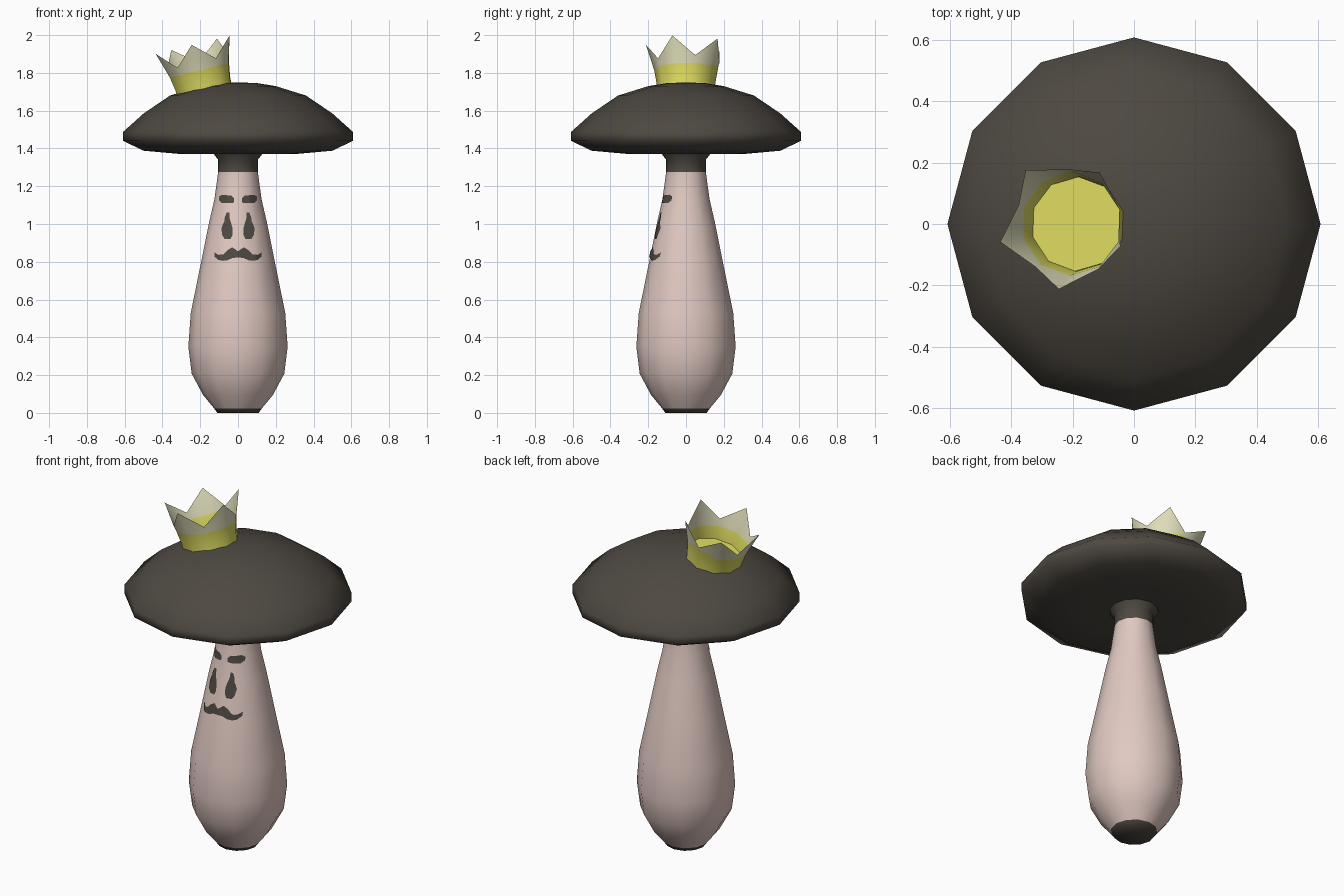
import bpy, bmesh, math
from mathutils import Vector, Matrix

cube = bpy.data.objects.get("Cube")
if cube:
    bpy.data.objects.remove(cube)


def material(name, rgb):
    m = bpy.data.materials.new(name)
    m.use_nodes = True
    m.diffuse_color = (*rgb, 1)
    bsdf = next(n for n in m.node_tree.nodes if n.type == 'BSDF_PRINCIPLED')
    bsdf.inputs["Base Color"].default_value = (*rgb, 1)
    bsdf.inputs["Roughness"].default_value = 0.9
    return m


DARK = material("dark_brown", (0.075, 0.065, 0.053))
PINK = material("pale_pink", (0.75, 0.58, 0.535))
GOLD = material("gold_yellow", (0.73, 0.71, 0.12))
PALE = material("pale_yellow", (0.73, 0.715, 0.48))


def finish(bm, name, mats, angle=80, normals=True):
    if normals:
        bmesh.ops.recalc_face_normals(bm, faces=bm.faces)
    me = bpy.data.meshes.new(name)
    bm.to_mesh(me)
    bm.free()
    ob = bpy.data.objects.new(name, me)
    bpy.context.collection.objects.link(ob)
    for m in mats:
        me.materials.append(m)
    bpy.ops.object.select_all(action='DESELECT')
    ob.select_set(True)
    bpy.context.view_layer.objects.active = ob
    bpy.ops.object.shade_smooth_by_angle(angle=math.radians(angle))
    return ob


def bridge(bm, a, b, mat=0):
    n = len(a)
    for i in range(n):
        f = bm.faces.new((a[i], a[(i + 1) % n], b[(i + 1) % n], b[i]))
        f.material_index = mat


def lathe(name, profile, mats, rule, sides=12):
    """Revolve (z, radius) rings, closing both ends."""
    bm = bmesh.new()
    rings = []
    for z, r in profile:
        rings.append([bm.verts.new((r * math.cos(math.tau * i / sides),
                                    r * math.sin(math.tau * i / sides), z))
                      for i in range(sides)])
    for a, b in zip(rings, rings[1:]):
        bridge(bm, a, b)
    bm.faces.new(rings[0])
    bm.faces.new(rings[-1])
    for f in bm.faces:
        f.material_index = rule(f.calc_center_median().z)
    return finish(bm, name, mats)


# Stem with dark foot and dark neck
STEM = [(0, .11), (.022, .125), (.095, .185), (.207, .245), (.35, .263),
        (.53, .25), (.8, .195), (1.0, .155), (1.13, .125), (1.275, .105),
        (1.34, .105), (1.385, .14)]
lathe("stem", STEM, [PINK, DARK], lambda z: int(z < .02 or z > 1.275))

# Mushroom cap
CAP = [(1.375, .1), (1.37, .3), (1.388, .5), (1.44, .608), (1.488, .608),
       (1.585, .5), (1.68, .36), (1.73, .2), (1.746, .1), (1.749, .02)]
lathe("cap", CAP, [DARK], lambda z: 0)


# Painted face: thin strips laid on the front of the stem
def on_stem(x, z):
    for (z0, r0), (z1, r1) in zip(STEM, STEM[1:]):
        if z0 <= z <= z1:
            r = r0 + (r1 - r0) * (z - z0) / (z1 - z0)
            break
    depth = min(r - .268 * abs(x), 1.366 * r - abs(x))
    return Vector((x, -depth - .005, z))


def strip(name, rows, upright=False, mirror=1, steps=4, across=4):
    """Rows are (position, low, high); position runs along z if upright."""
    bm = bmesh.new()
    fine = []
    for a, b in zip(rows, rows[1:]):
        fine += [[p + (q - p) * k / steps for p, q in zip(a, b)]
                 for k in range(steps)]
    fine.append(rows[-1])
    grid = []
    for p, lo, hi in fine:
        line = []
        for k in range(across + 1):
            q = lo + (hi - lo) * k / across
            x, z = (q, p) if upright else (p, q)
            line.append(bm.verts.new(on_stem(x * mirror, z)))
        grid.append(line)
    for a, b in zip(grid, grid[1:]):
        for k in range(across):
            bm.faces.new((a[k], a[k + 1], b[k + 1], b[k]))
    bm.normal_update()
    for f in bm.faces:
        if f.normal.y > 0:
            f.normal_flip()
    finish(bm, name, [DARK], normals=False)


BROW = [(.02, 1.115, 1.135), (.035, 1.11, 1.15), (.085, 1.11, 1.155),
        (.1, 1.125, 1.145)]
EYE = [(.92, .04, .07), (.94, .03, .083), (.975, .028, .088),
       (1.0, .035, .08), (1.015, .04, .072), (1.035, .045, .07),
       (1.06, .045, .06)]
HALF_MOUSTACHE = [(0, .823, .855), (.03, .82, .877), (.055, .808, .862),
                  (.08, .805, .838), (.105, .81, .837), (.125, .828, .85)]
for side, label in ((1, "left"), (-1, "right")):
    strip(label + "_brow", BROW, mirror=side)
    strip(label + "_eye", EYE, upright=True, mirror=side)
    strip(label + "_moustache", HALF_MOUSTACHE, mirror=side)

# Tilted five-point crown, gold below and pale above
place = (Matrix.Translation((-.238, 0, 1.95))
         @ Matrix.Rotation(math.radians(-14), 4, 'Y'))
bm = bmesh.new()


def crown_ring(radius, height):
    ring = []
    for i in range(10):
        t = math.radians(-92 + 36 * i)
        r, h = radius(i), height(i)
        ring.append(bm.verts.new(place @ Vector((r * math.cos(t), r * math.sin(t), h))))
    return ring


BACK = 5  # valley at the back, where the gold reaches higher
base = crown_ring(lambda i: .152, lambda i: -.28)
floor = crown_ring(lambda i: .155, lambda i: -.215)
band = crown_ring(lambda i: .173 if i == BACK else .168,
                  lambda i: -.112 if i == BACK else -.14)
rim = crown_ring(lambda i: .178 if i % 2 else .212,
                 lambda i: -.1 if i % 2 else 0)
bridge(bm, base, floor)
bridge(bm, floor, band)
bridge(bm, band, rim, 1)
bm.normal_update()
finish(bm, "crown", [GOLD, PALE], 40, normals=False)

# Crown floor
bm = bmesh.new()
bm.faces.new(crown_ring(lambda i: .154, lambda i: -.215))
finish(bm, "crown_floor", [GOLD], normals=False)
